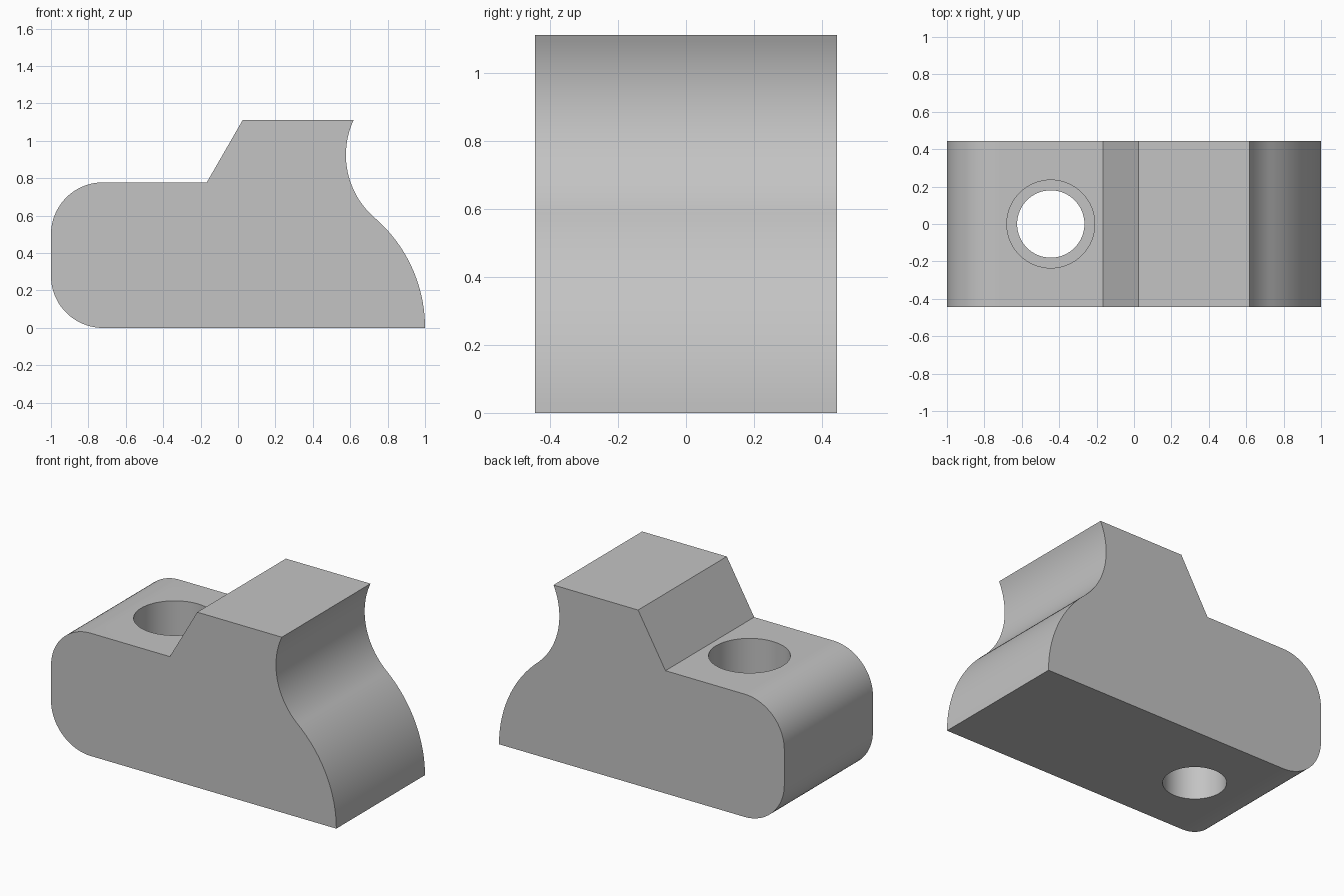
import bpy, bmesh, math

if "Cube" in bpy.data.objects:
    bpy.data.objects.remove(bpy.data.objects["Cube"])

HALF_WIDTH = 0.444
HOLE_X = -0.445


def arc(cx, cz, r, a0, a1, n):
    """Points along an arc in the side profile, angles in degrees."""
    return [(cx + r * math.cos(math.radians(a0 + (a1 - a0) * i / n)),
             cz + r * math.sin(math.radians(a0 + (a1 - a0) * i / n)))
            for i in range(n + 1)]


def new_object(name, bm):
    bmesh.ops.recalc_face_normals(bm, faces=bm.faces)
    mesh = bpy.data.meshes.new(name)
    bm.to_mesh(mesh)
    bm.free()
    obj = bpy.data.objects.new(name, mesh)
    bpy.context.collection.objects.link(obj)
    return obj


# Side profile: convex toe, concave throat, flat top, sloped shoulder, rounded tail
JOIN = 49.17
profile = arc(0.222, 0, 0.778, 0, JOIN, 24)
profile += arc(1.021, 0.9246, 0.444, 180 + JOIN, 155.2, 32)[1:]
profile[-1] = (0.618, 1.111)
profile += [(0.025, 1.111), (-0.167, 0.778)]
profile += arc(-0.722, 0.5, 0.278, 90, 180, 20)
profile += arc(-0.722, 0.278, 0.278, 180, 270, 20)

bm = bmesh.new()
face = bm.faces.new([bm.verts.new((x, -HALF_WIDTH, z)) for x, z in profile])
side = bmesh.ops.extrude_face_region(bm, geom=[face])
bmesh.ops.translate(bm, vec=(0, 2 * HALF_WIDTH, 0),
                    verts=[v for v in side["geom"] if isinstance(v, bmesh.types.BMVert)])
body = new_object("clamp_body", bm)

# Stepped bolt hole cutter: wide counterbore above a narrower through hole
SEGMENTS = 64
bm = bmesh.new()
rings = []
for r, z in [(0.18, -0.2), (0.18, 0.36), (0.235, 0.36), (0.235, 1.0)]:
    rings.append([bm.verts.new((HOLE_X + r * math.cos(2 * math.pi * i / SEGMENTS),
                                r * math.sin(2 * math.pi * i / SEGMENTS), z))
                  for i in range(SEGMENTS)])
for low, high in zip(rings, rings[1:]):
    for i in range(SEGMENTS):
        j = (i + 1) % SEGMENTS
        bm.faces.new((low[i], low[j], high[j], high[i]))
bm.faces.new(rings[0])
bm.faces.new(rings[-1])
cutter = new_object("bolt_hole_cutter", bm)
cutter.hide_render = True

# Cut the hole and apply
cut = body.modifiers.new("bolt_hole", 'BOOLEAN')
cut.operation = 'DIFFERENCE'
cut.solver = 'EXACT'
cut.object = cutter
bpy.context.view_layer.objects.active = body
body.select_set(True)
cutter.select_set(False)
bpy.ops.object.modifier_apply(modifier=cut.name)
bpy.data.objects.remove(cutter, do_unlink=True)

# Plain grey finish with smooth curved surfaces
grey = bpy.data.materials.new("plain_grey")
grey.diffuse_color = (0.55, 0.55, 0.55, 1)
grey.use_nodes = True
grey.node_tree.nodes["Principled BSDF"].inputs["Base Color"].default_value = grey.diffuse_color
body.data.materials.clear()
body.data.materials.append(grey)
bpy.ops.object.shade_smooth_by_angle(angle=math.radians(25))
